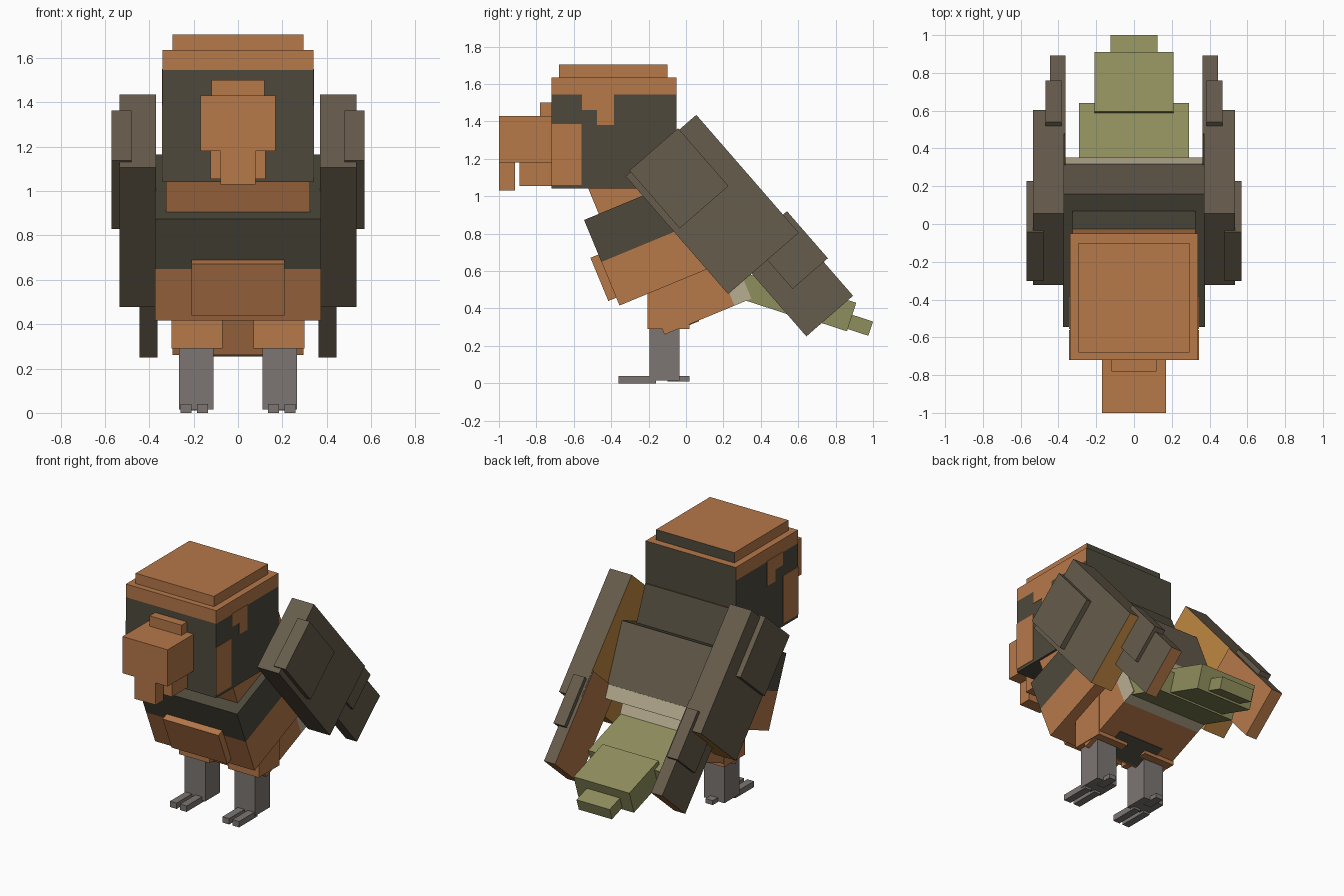
import bpy, bmesh, math

cube = bpy.data.objects.get("Cube")
if cube:
    bpy.data.objects.remove(cube, do_unlink=True)


def material(name, rgb):
    mat = bpy.data.materials.new(name)
    mat.use_nodes = True
    lin = [((c / 255 + 0.055) / 1.055) ** 2.4 for c in rgb] + [1.0]
    mat.diffuse_color = lin
    for node in mat.node_tree.nodes:
        if node.type == 'BSDF_PRINCIPLED':
            node.inputs["Base Color"].default_value = lin
    return mat


ORANGE = material("orange_feather", (182, 120, 73))
GREY = material("dark_grey_feather", (78, 73, 60))
BROWN = material("wing_brown", (102, 92, 76))
OCHRE = material("ochre_underwing", (190, 135, 65))
OLIVE = material("olive_tail", (143, 142, 93))
CREAM = material("cream_rump", (184, 174, 145))
LEG = material("leg_grey", (124, 118, 114))

# Directions used to recolour single sides of a box
SIDES = {"back": (0, 1, 0), "front": (0, -1, 0), "bottom": (0, 0, -1),
         "top": (0, 0, 1), "inner": (-1, 0, 0)}


def box(name, mat, x, y, z, frame=(0, 0, 0), side=1, **faces):
    """Box from x, y, z ranges in a frame (origin y, origin z, tilt degrees)."""
    bm = bmesh.new()
    bmesh.ops.create_cube(bm, size=1)
    for v in bm.verts:
        v.co = [a + (b - a) * (c + 0.5) for c, (a, b) in zip(v.co, (x, y, z))]
    bm.normal_update()
    mesh = bpy.data.meshes.new(name)
    mesh.materials.append(mat)
    for key, paint in faces.items():
        mesh.materials.append(paint)
        for f in bm.faces:
            if sum(a * b for a, b in zip(f.normal, SIDES[key])) > 0.9:
                f.material_index = len(mesh.materials) - 1
    if side < 0:
        for v in bm.verts:
            v.co.x *= -1
        bmesh.ops.reverse_faces(bm, faces=bm.faces[:])
    bm.to_mesh(mesh)
    bm.free()
    obj = bpy.data.objects.new(name, mesh)
    obj.location = (0, frame[0], frame[1])
    obj.rotation_euler.x = math.radians(frame[2])
    bpy.context.scene.collection.objects.link(obj)
    return obj


def mid(name, mat, half, y, z, frame=(0, 0, 0), **faces):
    return box(name, mat, (-half, half), y, z, frame, **faces)


def pair(name, mat, x, y, z, frame=(0, 0, 0), **faces):
    for side, label in ((1, "left_"), (-1, "right_")):
        box(label + name, mat, x, y, z, frame, side, **faces)


# Head
mid("head", GREY, 0.34, (-0.72, -0.05), (1.04, 1.545))
mid("head_crown", ORANGE, 0.34, (-0.72, -0.05), (1.545, 1.635), back=GREY)
mid("head_cap", ORANGE, 0.295, (-0.68, -0.10), (1.635, 1.705), back=GREY)
pair("cheek_patch", ORANGE, (0.338, 0.343), (-0.72, -0.56), (1.06, 1.385))
pair("temple_patch", ORANGE, (0.338, 0.343), (-0.475, -0.385), (1.38, 1.55))
pair("brow_patch", ORANGE, (0.338, 0.343), (-0.555, -0.475), (1.46, 1.55))

# Beak
mid("upper_beak", ORANGE, 0.17, (-1.0, -0.72), (1.18, 1.43))
mid("beak_ridge", ORANGE, 0.12, (-0.78, -0.72), (1.43, 1.50))
mid("lower_beak", ORANGE, 0.125, (-0.89, -0.72), (1.055, 1.18))
mid("beak_hook", ORANGE, 0.08, (-1.0, -0.915), (1.03, 1.18))

# Tilted body, measured from the top front edge of the chest
BODY = (-0.545, 0.873, 22.5)
mid("neck", ORANGE, 0.325, (0.085, 0.665), (-0.01, 0.25), BODY, back=GREY)
mid("upper_chest", GREY, 0.375, (0, 0.763), (-0.243, 0), BODY, back=BROWN)
mid("lower_chest", ORANGE, 0.375, (0, 0.763), (-0.495, -0.243), BODY, back=BROWN)
mid("back_cream_band", CREAM, 0.374, (0.76, 0.766), (-0.494, -0.405), BODY)
mid("belly_plate", ORANGE, 0.21, (-0.046, 0.01), (-0.45, -0.2), BODY)

# Lower body, measured from its bottom front edge
RUMP = (-0.115, 0.26, 22.5)
mid("lower_body", ORANGE, 0.295, (0, 0.405), (0, 0.32), RUMP)
mid("rump", CREAM, 0.295, (0.405, 0.503), (0, 0.32), RUMP)
mid("underside_patch", GREY, 0.17, (0.01, 0.2), (-0.004, 0.002), RUMP)

# Tail steps
mid("tail_base", OLIVE, 0.29, (-0.45, 0), (-0.14, 0), (0.64, 0.485, -18))
mid("tail_middle", OLIVE, 0.21, (-0.33, 0), (-0.16, 0), (0.91, 0.43, -18))
mid("tail_tip", OLIVE, 0.125, (-0.15, 0), (-0.08, 0), (1.0, 0.33, -18))

# Wings, measured from the top shoulder corner
WING = (0.055, 1.435, -49)
pair("wing", BROWN, (0.37, 0.535), (0, 0.835), (-0.5, 0), WING,
     inner=OCHRE, back=OCHRE)
pair("shoulder_feather", BROWN, (0.48, 0.57), (-0.01, 0.4), (-0.465, -0.12), WING)
pair("wing_tip", BROWN, (0.362, 0.445), (0.65, 1.28), (-0.333, -0.002), WING,
     inner=ORANGE, back=ORANGE)
pair("wing_tip_feather", BROWN, (0.385, 0.468), (0.707, 1.04), (-0.222, 0.028), WING)

# Legs and feet
pair("thigh", ORANGE, (0.07, 0.30), (-0.205, 0.02), (0.29, 0.6))
pair("shin", LEG, (0.11, 0.265), (-0.195, -0.035), (0.015, 0.29))
pair("inner_toe", LEG, (0.135, 0.185), (-0.36, -0.16), (0, 0.04))
pair("outer_toe", LEG, (0.21, 0.26), (-0.36, -0.16), (0, 0.04))
pair("back_toe", LEG, (0.16, 0.215), (-0.1, 0.02), (0.01, 0.04))
